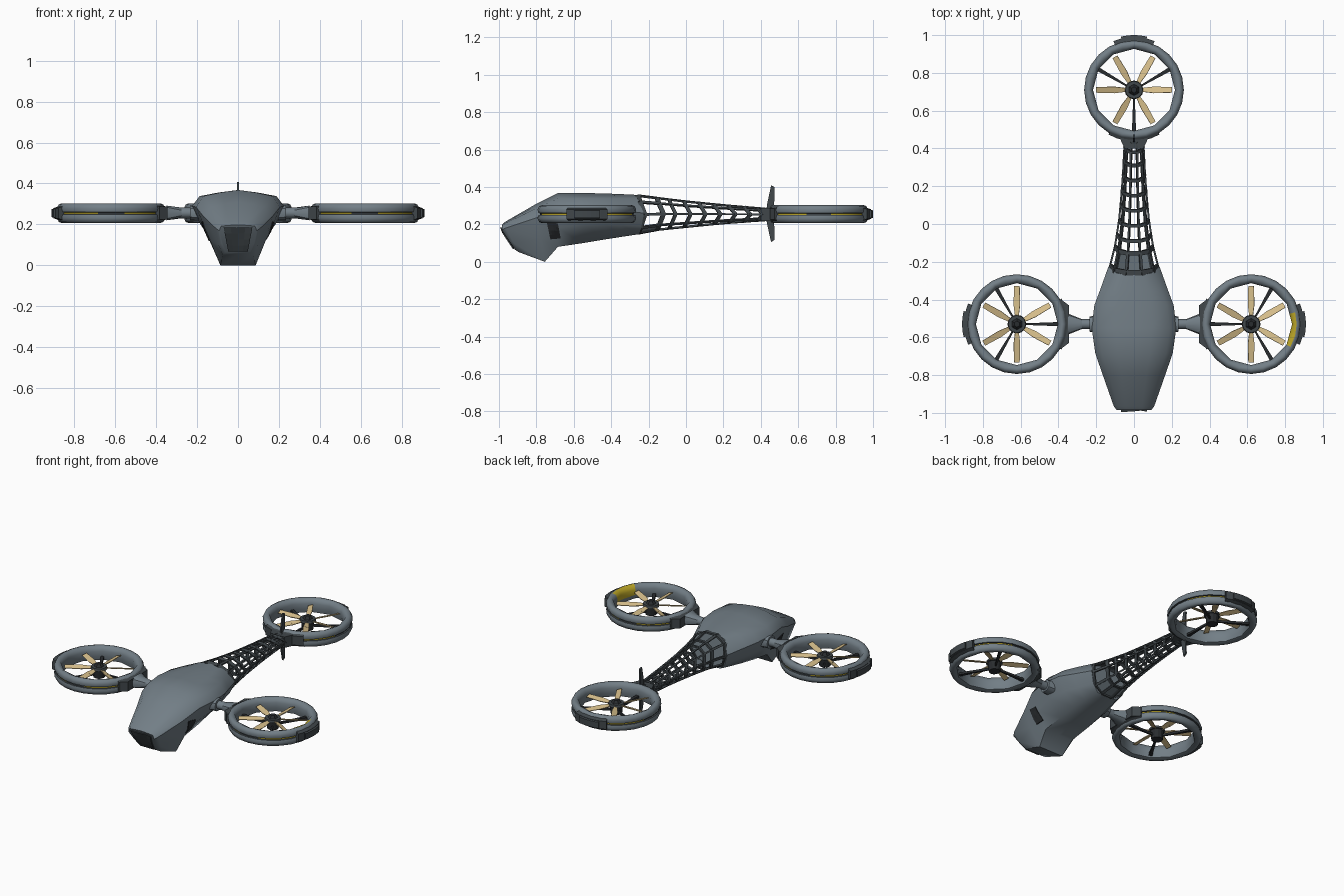
import bpy, bmesh, math
from mathutils import Vector, Matrix
from mathutils.bvhtree import BVHTree

if "Cube" in bpy.data.objects:
    bpy.data.objects.remove(bpy.data.objects["Cube"])


def material(name, rgb):
    m = bpy.data.materials.new(name)
    m.diffuse_color = (*rgb, 1)
    m.use_nodes = True
    m.node_tree.nodes["Principled BSDF"].inputs["Base Color"].default_value = m.diffuse_color
    return m


SLATE = material("slate_grey", (0.17, 0.21, 0.24))
DARK = material("dark_grey", (0.052, 0.063, 0.07))
BLACK = material("near_black", (0.022, 0.025, 0.028))
TAN = material("blade_tan", (0.68, 0.52, 0.26))
YELLOW = material("warning_yellow", (0.5, 0.38, 0.02))


def finish(bm, name, mats, smooth=None):
    bmesh.ops.recalc_face_normals(bm, faces=bm.faces[:])
    me = bpy.data.meshes.new(name)
    bm.to_mesh(me)
    bm.free()
    for m in mats:
        me.materials.append(m)
    ob = bpy.data.objects.new(name, me)
    bpy.context.collection.objects.link(ob)
    if smooth:
        bpy.ops.object.select_all(action='DESELECT')
        ob.select_set(True)
        bpy.context.view_layer.objects.active = ob
        bpy.ops.object.shade_smooth_by_angle(angle=math.radians(smooth))
    return ob


def bridge(bm, rings, caps=False):
    faces = []
    for r, s in zip(rings, rings[1:]):
        n = len(r)
        for i in range(n):
            faces.append(bm.faces.new((r[i], r[(i + 1) % n], s[(i + 1) % n], s[i])))
    if caps:
        bm.faces.new(rings[0])
        faces.append(bm.faces.new(rings[-1]))
    return faces


def strut(bm, a, b, w, h, up=Vector((0, 0, 1)), w2=None):
    """Box from a to b, w wide and h tall, optionally tapering to w2."""
    a, b = Vector(a), Vector(b)
    d = (b - a).normalized()
    side = d.cross(up)
    side = side.normalized() if side.length > 1e-4 else Vector((1, 0, 0))
    top = side.cross(d)
    rings = []
    for p, ww in ((a, w), (b, w2 or w)):
        rings.append([bm.verts.new(p + side * sx * ww / 2 + top * sz * h / 2)
                      for sx, sz in ((-1, -1), (1, -1), (1, 1), (-1, 1))])
    bridge(bm, rings, True)


def cone(bm, a, b, r1, r2, n):
    a, b = Vector(a), Vector(b)
    rot = (b - a).to_track_quat('Z', 'Y').to_matrix().to_4x4()
    bmesh.ops.create_cone(bm, cap_ends=True, segments=n, radius1=r1, radius2=r2,
                          depth=(b - a).length, matrix=Matrix.Translation((a + b) / 2) @ rot)


def arc_block(bm, c, mid, half, r0, r1, z0, z1, n=6):
    """Curved block hugging a ring."""
    rings = []
    for i in range(n + 1):
        a = mid - half + 2 * half * i / n
        rings.append([bm.verts.new((c[0] + r * math.cos(a), c[1] + r * math.sin(a), c[2] + z))
                      for r, z in ((r0, z0), (r1, z0 * .7), (r1, z1 * .7), (r0, z1))])
    bridge(bm, rings, True)


# Fuselage: y top, y bottom, top z, then shoulder, widest, lower and bottom (x, z)
STATIONS = [
    (-.985, -.915, .198, (.082, .192), (.092, .17), (.080, .11), (.060, .065)),
    (-.965, -.895, .215, (.085, .207), (.107, .18), (.095, .10), (.075, .052)),
    (-.80, -.755, .310, (.130, .285), (.165, .235), (.135, .12), (.086, .0)),
    (-.685, -.685, .368, (.170, .338), (.205, .285), (.165, .18), (.100, .08)),
    (-.55, -.55, .368, (.188, .338), (.224, .29), (.184, .20), (.100, .10)),
    (-.43, -.43, .365, (.174, .338), (.210, .285), (.170, .20), (.095, .12)),
    (-.35, -.34, .362, (.140, .338), (.180, .275), (.140, .195), (.085, .134)),
    (-.27, -.25, .358, (.095, .338), (.135, .26), (.110, .19), (.070, .148)),
]
bm = bmesh.new()
rings = []
for k, (yt, yb, zt, s, w, l, b) in enumerate(STATIONS):
    half = [(s[0] * .5, zt - (zt - s[1]) * .4), s, w, l, b]
    loop = [(0, zt)] + half + [(0, b[1])] + [(-x, z) for x, z in half[::-1]]
    ring = []
    for x, z in loop:
        t = min(max((w[1] - z) / (w[1] - b[1]), 0), 1)
        y = yt + (yb - yt) * t
        if k == len(STATIONS) - 1:          # chevron rear edge
            y += .045 * (abs(x) / w[0]) ** 4
        ring.append(bm.verts.new((x, y, z)))
    rings.append(ring)
bridge(bm, rings, True)
bmesh.ops.recalc_face_normals(bm, faces=bm.faces[:])
tree = BVHTree.FromBMesh(bm)
finish(bm, "fuselage", [SLATE], 50)


def patch(name, corners, ray, mat, off, n=4):
    """Thin plate laid on the fuselage; corners are points shot along ray."""
    bm = bmesh.new()
    ray = Vector(ray)
    c = [Vector(p) for p in corners]
    grid = []
    for i in range(n + 1):
        row = []
        for j in range(n + 1):
            p = c[0].lerp(c[1], i / n).lerp(c[3].lerp(c[2], i / n), j / n)
            hit = tree.ray_cast(p - ray * 3, ray)[0]
            row.append(bm.verts.new((hit or p) - ray * off))
        grid.append(row)
    for i in range(n):
        for j in range(n):
            bm.faces.new((grid[i][j], grid[i + 1][j], grid[i + 1][j + 1], grid[i][j + 1]))
    res = bmesh.ops.extrude_face_region(bm, geom=bm.faces[:])
    for v in res['geom']:
        if isinstance(v, bmesh.types.BMVert):
            v.co += ray * off * .9
    finish(bm, name, [mat])


# Nose plate and side intakes
patch("nose_plate", [(-.07, 0, .184), (.07, 0, .184), (.048, 0, .068), (-.048, 0, .068)],
      (0, 1, 0), DARK, .009)
for s, side in ((1, "right"), (-1, "left")):
    patch(side + "_intake", [(0, -.745, .215), (0, -.685, .205), (0, -.67, .125), (0, -.725, .12)],
          (-s, 0, 0), BLACK, .005)

# Lattice tail boom
KEYS = [(-.27, .13, .355, .15), (-.15, .10, .340, .172), (0, .077, .322, .187),
        (.2, .06, .302, .207), (.43, .048, .282, .224)]


def section(y):
    for a, b in zip(KEYS, KEYS[1:]):
        if y <= b[0]:
            break
    t = (y - a[0]) / (b[0] - a[0])
    w, zt, zb = (a[i] + (b[i] - a[i]) * t for i in (1, 2, 3))
    h = zt - zb
    half = [(.32 * w, zt, 0), (.82 * w, zt - .17 * h, .010), (w, zt - .5 * h, .035),
            (.75 * w, zb + .15 * h, .012), (.3 * w, zb, 0)]
    return [Vector((x, y + dy, z)) for x, z, dy in half] + \
           [Vector((-x, y + dy, z)) for x, z, dy in half[::-1]]


bm = bmesh.new()
FRAMES = [-.258, -.155, -.09, -.01, .07, .15, .23, .31, .38, .425]
secs = [section(y) for y in FRAMES]
for k, sec in enumerate(secs):
    wide = (.030, .024)[k] if k < 2 else .018
    mid = sum(sec, Vector()) / len(sec)
    for i in range(10):
        a, b = sec[i], sec[(i + 1) % 10]
        strut(bm, a, b, wide, .01, (a + b) / 2 - mid)
        if k + 1 < len(secs):
            strut(bm, a, secs[k + 1][i], .015 if k == 0 else .010, .010, a - mid)
finish(bm, "tail_lattice", [DARK])

# Floor panels behind the fuselage
bm = bmesh.new()
for i in (3, 4, 5):
    bm.faces.new([bm.verts.new(p) for p in
                  (secs[0][i], secs[0][i + 1], secs[1][i + 1], secs[1][i])])
finish(bm, "boom_floor", [SLATE])

# Tail collar and vertical fin
bm = bmesh.new()
strut(bm, (0, .40, .253), (0, .465, .253), .10, .07, w2=.16)
finish(bm, "tail_collar", [DARK])
bm = bmesh.new()
FIN = [(.455, .408), (.474, .40), (.470, .255), (.474, .118), (.455, .105), (.434, .2), (.434, .31)]
bridge(bm, [[bm.verts.new((x, y, z)) for y, z in FIN] for x in (-.005, .005)], True)
finish(bm, "tail_fin", [DARK])

# Ducted fans: r, z profile of the ring; first rows are the outer groove
PROFILE = [(.259, -.006), (.250, -.004), (.250, .004), (.259, .006), (.264, .024), (.255, .042),
           (.241, .048), (.226, .040), (.217, .018), (.217, -.015), (.223, -.040),
           (.240, -.048), (.255, -.043), (.264, -.024)]


def fan(name, cx, cy, arm, blade_offset, inner_mark=()):
    c = Vector((cx, cy, .255))

    def at(a, r, z=0):
        return c + Vector((r * math.cos(a), r * math.sin(a), z))

    # ring, with a twelve-sided inner wall
    bm = bmesh.new()
    n = 24
    rings = []
    for i in range(n):
        a = arm + 2 * math.pi * i / n
        k = math.cos(math.pi / 12) if i % 2 else 1
        rings.append([bm.verts.new(at(a, r * (k if 6 < j < 11 else 1), z))
                      for j, (r, z) in enumerate(PROFILE)])
    faces = bridge(bm, rings + rings[:1])
    m = len(PROFILE)
    for q, f in enumerate(faces):
        i, j = divmod(q, m)
        if j < 3:
            f.material_index = 2 if j == 1 and i % 6 in (1, 2, 3, 4) else 1
        if i in inner_mark and j in (6, 7, 8):
            f.material_index = 2
    finish(bm, name + "_duct", [SLATE, DARK, YELLOW], 50)

    # clamps on the arm side and the outer end
    bm = bmesh.new()
    arc_block(bm, c, arm, .52, .245, .272, -.042, .042)
    arc_block(bm, c, arm + math.pi, .40, .250, .280, -.036, .036)
    finish(bm, name + "_clamps", [DARK])
    bm = bmesh.new()
    arc_block(bm, c, arm + math.pi, .24, .262, .29, -.028, .028)
    finish(bm, name + "_end_cap", [DARK])

    # stator spokes and motor
    bm = bmesh.new()
    for i in range(3):
        a = arm + i * 2 * math.pi / 3
        strut(bm, at(a, .03, -.022), at(a, .224, -.022), .008, .014, w2=.022)
    cone(bm, at(0, 0, -.045), at(0, 0, .012), .034, .040, 12)
    cone(bm, at(0, 0, .022), at(0, 0, .042), .032, .016, 6)
    finish(bm, name + "_motor", [BLACK])
    bm = bmesh.new()
    cone(bm, at(0, 0, .008), at(0, 0, .024), .050, .046, 12)
    finish(bm, name + "_hub", [DARK])

    # six pitched blades
    bm = bmesh.new()
    for i in range(6):
        a = blade_offset + i * math.pi / 3
        tilt = Vector((-math.sin(a) * .3, math.cos(a) * .3, .95))
        strut(bm, at(a, .042, .012), at(a, .105, .012), .020, .005, tilt, .036)
        strut(bm, at(a, .105, .012), at(a, .202, .012), .036, .004, tilt, .030)
    finish(bm, name + "_blades", [TAN])


fan("rear_fan", 0, .71, -math.pi / 2, 0)
fan("right_fan", .62, -.53, math.pi, math.pi / 6, (10, 11, 12))
fan("left_fan", -.62, -.53, 0, math.pi / 6)

# Side arms carrying the fans
for s, side in ((1, "right"), (-1, "left")):
    y, z = -.53, .256
    bm = bmesh.new()
    cone(bm, (s * .17, y, z), (s * .235, y, z), .052, .040, 12)
    cone(bm, (s * .22, y, z), (s * .29, y, z), .026, .026, 12)
    cone(bm, (s * .275, y, z), (s * .35, y, z), .026, .056, 12)
    # keep the flared end inside the duct height
    for v in bm.verts:
        v.co.z = z + max(-.036, min(.036, v.co.z - z))
    finish(bm, side + "_arm", [SLATE], 35)
    bm = bmesh.new()
    strut(bm, (s * .345, y, z), (s * .385, y, z), .20, .062, w2=.26)
    finish(bm, side + "_arm_bracket", [DARK])
